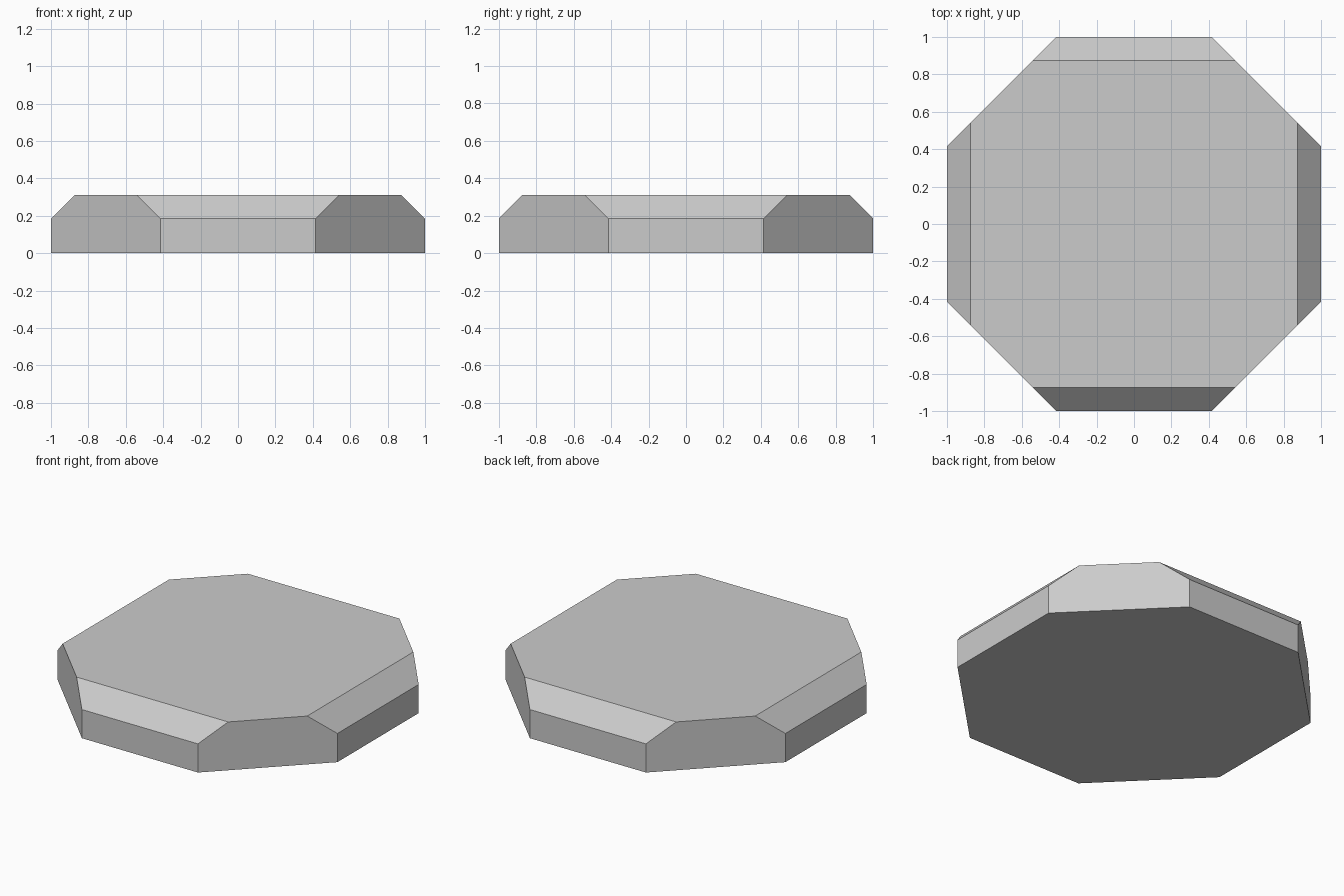
import bpy, bmesh, math

if "Cube" in bpy.data.objects:
    bpy.data.objects.remove(bpy.data.objects["Cube"])

HEIGHT = 0.312
CHAMFER = 0.127

# Octagonal slab with flat sides facing the axes
bm = bmesh.new()
radius = 1 / math.cos(math.pi / 8)
ring = [bm.verts.new((radius * math.cos(math.radians(22.5 + 45 * i)),
                      radius * math.sin(math.radians(22.5 + 45 * i)), 0)) for i in range(8)]
base = bm.faces.new(ring)
top = bmesh.ops.extrude_face_region(bm, geom=[base], use_keep_orig=True)["geom"]
top_verts = [g for g in top if isinstance(g, bmesh.types.BMVert)]
bmesh.ops.translate(bm, verts=top_verts, vec=(0, 0, HEIGHT))
bmesh.ops.recalc_face_normals(bm, faces=bm.faces)

# Chamfer the four top edges that lie along x and y
edges = []
for e in bm.edges:
    a, b = e.verts[0].co, e.verts[1].co
    if min(a.z, b.z) > HEIGHT / 2 and (abs(a.x - b.x) < 0.01 or abs(a.y - b.y) < 0.01):
        edges.append(e)
bmesh.ops.bevel(bm, geom=edges, offset=CHAMFER, offset_type='OFFSET',
                segments=1, profile=0.5, affect='EDGES', clamp_overlap=False)
bmesh.ops.recalc_face_normals(bm, faces=bm.faces)

mesh = bpy.data.meshes.new("octagonal_slab")
bm.to_mesh(mesh)
bm.free()
slab = bpy.data.objects.new("octagonal_slab", mesh)
bpy.context.collection.objects.link(slab)
